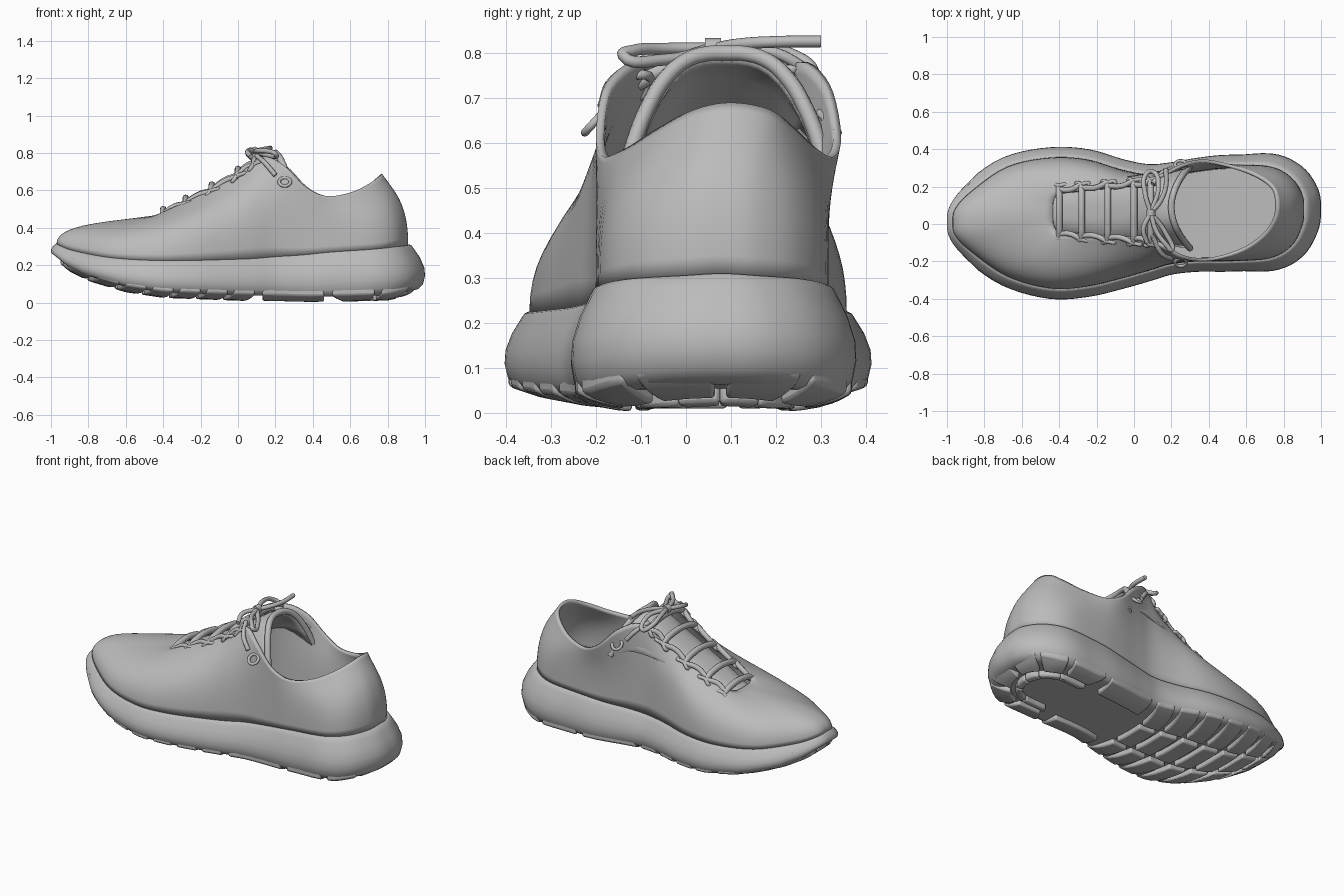
import bpy, bmesh, math
from mathutils import Vector

cube = bpy.data.objects.get("Cube")
if cube:
    bpy.data.objects.remove(cube, do_unlink=True)

grey = bpy.data.materials.new("plain grey")
grey.use_nodes = True
grey.diffuse_color = (0.5, 0.5, 0.5, 1)
grey.node_tree.nodes["Principled BSDF"].inputs["Base Color"].default_value = (0.5, 0.5, 0.5, 1)


def finish(name, bm, angle=40, recalc=True):
    if recalc:
        bmesh.ops.recalc_face_normals(bm, faces=bm.faces)
    mesh = bpy.data.meshes.new(name)
    bm.to_mesh(mesh)
    bm.free()
    mesh.materials.append(grey)
    obj = bpy.data.objects.new(name, mesh)
    bpy.context.collection.objects.link(obj)
    bpy.ops.object.select_all(action='DESELECT')
    obj.select_set(True)
    bpy.context.view_layer.objects.active = obj
    bpy.ops.object.shade_smooth_by_angle(angle=math.radians(angle))
    return obj


def interp(table, x):
    for (a, va), (b, vb) in zip(table, table[1:]):
        if x <= b:
            f = max(0, (x - a) / (b - a))
            return va + (vb - va) * f
    return table[-1][1]


def spline_ring(points, steps):
    out, n = [], len(points)
    for i in range(n):
        a, b, c, d = (points[(i + k) % n] for k in (-1, 0, 1, 2))
        for s in range(steps):
            t = s / steps
            out.append(b + (c - a) * t / 2 + (2 * a - 5 * b + 4 * c - d) * t * t / 2
                       + (3 * b - a - 3 * c + d) * t ** 3 / 2)
    return out


# Rows from heel to toe: base x, z, outer y, inner y, then opening x, z, outer y, inner y
ROWS = [
    (.91, .31, .08, .08, .77, .69, .1, .1),
    (.9, .305, -.01, .16, .755, .675, .02, .185),
    (.84, .298, -.12, .25, .7, .635, -.06, .24),
    (.72, .285, -.185, .31, .6, .588, -.135, .29),
    (.5, .27, -.2, .315, .47, .57, -.185, .33),
    (.35, .255, -.2, .3, .36, .62, -.2, .345),
    (.2, .245, -.215, .275, .25, .73, -.18, .32),
    (.08, .235, -.25, .265, .13, .78, -.11, .26),
    (-.06, .23, -.29, .29, 0, .69, -.08, .22),
    (-.25, .225, -.335, .345, -.15, .605, -.07, .2),
    (-.45, .225, -.345, .355, -.3, .535, -.06, .18),
    (-.68, .24, -.28, .305, -.4, .485, -.05, .16),
    (-.87, .275, -.15, .175, -.43, .47, -.01, .13),
    (-.955, .305, -.065, .085, -.435, .468, .035, .085),
    (-.97, .315, .01, .01, -.435, .468, .06, .06)]
STEPS = 5


def ring_from(k):
    outer = [Vector((r[k], r[k + 2], r[k + 1])) for r in ROWS]
    inner = [Vector((r[k], r[k + 3], r[k + 1])) for r in ROWS]
    return spline_ring(outer + inner[-2:0:-1], STEPS)


base, opening = ring_from(0), ring_from(4)
N = len(base)

# Underside height along the length
GROUND = [(-1, .25), (-.9, .165), (-.8, .115), (-.6, .055), (-.4, .025), (0, .01),
          (.4, 0), (.8, .01), (.92, .035), (1, .09)]


def out_normal(i):
    t = base[(i + 1) % N] - base[i - 1]
    return Vector((-t.y, t.x, 0)).normalized()


def flare(p):
    return interp([(-.97, .03), (-.8, .055), (.6, .055), (.91, .09)], p.x)


def sole_ring(frac, off):
    pts = []
    for i, p in enumerate(base):
        q = p + out_normal(i) * flare(p) * off
        low = interp(GROUND, p.x) + .03
        q.z = low + (p.z - low) * frac
        pts.append(q)
    return pts


def loft(bm, rings):
    grid = [[bm.verts.new(p) for p in ring] for ring in rings]
    for a, b in zip(grid, grid[1:]):
        for i in range(N):
            j = (i + 1) % N
            bm.faces.new((a[j], a[i], b[i], b[j]))
    return grid


def cap(bm, ring):
    # Bridge the two sides straight across
    for i in range(N // 2):
        loop = [ring[i], ring[i + 1], ring[(N - i - 1) % N], ring[(N - i) % N]]
        bm.faces.new(list(dict.fromkeys(loop)))


# Midsole with bulging wall
bm = bmesh.new()
WALL = [(0, -.3), (0, .25), (.04, .6), (.14, .87), (.32, 1), (.5, .96), (.72, .7),
        (.9, .36), (.98, .2), (1, .08), (1, -.2)]
grid = loft(bm, [sole_ring(f, o) for f, o in WALL])
cap(bm, grid[0])
cap(bm, grid[-1])
finish("midsole", bm)

# Footbed inside the shoe
bm = bmesh.new()
bed = [sole_ring(1, -.3), sole_ring(1, -.35), sole_ring(1, -.6)]
for p in bed[1] + bed[2]:
    p.z += .02
grid = loft(bm, bed)
cap(bm, grid[0])
cap(bm, grid[-1])
finish("footbed", bm)

# Upper shell swept from the sole line to the opening
bm = bmesh.new()
rings = []
for s in range(17):
    t = s / 16
    ring = []
    for b, e in zip(base, opening):
        rise = e.z - b.z
        c1 = b + Vector((0, 0, rise * interp([(-.97, .72), (-.6, .6)], b.x)))
        c2 = e.lerp(b, .45)
        c2.z = e.z - rise * .25
        ring.append(b * (1 - t) ** 3 + c1 * 3 * t * (1 - t) ** 2 + c2 * 3 * t * t * (1 - t) + e * t ** 3)
    rings.append(ring)
loft(bm, rings)
upper = finish("upper", bm, 60, recalc=False)
shell = upper.modifiers.new("thickness", 'SOLIDIFY')
shell.thickness, shell.offset = .018, -1

# Tongue: arched strip under the laces
CREST = [(-.5, .425), (-.4, .47), (-.3, .52), (-.15, .595), (0, .685), (.12, .775), (.2, .8)]


def tongue_point(x, t):
    g = (x + .5) / .7
    width = .09 + .13 * g
    drop = (.04 + .2 * g ** 4) * abs(t) ** 3
    return Vector((x + .1 * g ** 4 * t * t, .06 + .03 * g + width * t, interp(CREST, x) - drop))


bm = bmesh.new()
strip = [[bm.verts.new(tongue_point(-.5 + .7 * i / 20, j / 8 - 1)) for j in range(17)] for i in range(21)]
for a, b in zip(strip, strip[1:]):
    for j in range(16):
        bm.faces.new((a[j], b[j], b[j + 1], a[j + 1]))
tongue = finish("tongue", bm, 60)
tongue.modifiers.new("thickness", 'SOLIDIFY').thickness = .02

# Tread lugs: thick patches that follow the underside
lugs = bmesh.new()
edge = sole_ring(0, .85)
half = N // 2
outer_edge = sorted((p.x, p.y) for p in edge[:half + 1])
inner_edge = sorted((p.x, p.y) for p in edge[half:] + edge[:1])


def lug(place):
    n = 5
    layers = []
    for lift in (0, .05):
        layer = []
        for i in range(n):
            for j in range(n):
                x, y, t = place(i / (n - 1), j / (n - 1))
                layer.append(lugs.verts.new((x, y, interp(GROUND, x) + .035 * abs(t) ** 5 + lift)))
        layers.append(layer)
    low, high = layers
    for i in range(n - 1):
        for j in range(n - 1):
            k = [i * n + j, i * n + j + 1, (i + 1) * n + j + 1, (i + 1) * n + j]
            for layer in layers:
                lugs.faces.new([layer[m] for m in k])
    rim = ([j for j in range(n)] + [i * n + n - 1 for i in range(1, n)]
           + [n * n - 1 - j for j in range(1, n)] + [i * n for i in range(n - 2, 0, -1)])
    for a, b in zip(rim, rim[1:] + rim[:1]):
        lugs.faces.new((low[a], low[b], high[b], high[a]))


def cross_lug(x0, x1, t0, t1, bend=.06):
    def place(u, v):
        t = t0 + (t1 - t0) * v
        x = x0 + (x1 - x0) * u + bend * t * t
        lo, hi = interp(outer_edge, x), interp(inner_edge, x)
        return x, (lo + hi) / 2 + (hi - lo) / 2 * t, t
    lug(place)


def heel_lug(i0, i1, r0, r1):
    def place(u, v):
        pos = i0 + (i1 - i0) * u
        k = math.floor(pos)
        p = edge[k % N].lerp(edge[(k + 1) % N], pos - k)
        r = r0 + (r1 - r0) * v
        return .66 + (p.x - .66) * r, .07 + (p.y - .07) * r, r
    lug(place)


for row in range(7):
    x = -.95 + row * .145
    for t0, t1 in ((-1, -.42), (-.34, .28), (.36, 1)):
        cross_lug(x, x + .112, t0, t1)
for t0, t1 in ((-1, -.58), (.58, 1)):
    cross_lug(.13, .46, t0, t1, 0)
for i0, i1 in ((1, 8), (9, 14), (15, 20)):
    for side in (1, -1):
        heel_lug(i0 * side, i1 * side, .66, 1)
# Inner ring around the heel dish
for k in range(-3, 3):
    heel_lug(k * 7, k * 7 + 7, .46, .58)
treads = finish("outsole_lugs", lugs)
bev = treads.modifiers.new("soft edges", 'BEVEL')
bev.width, bev.segments = .012, 2


# Laces and trims as round cords
def cord(name, points, radius=.013, closed=False):
    data = bpy.data.curves.new(name, 'CURVE')
    data.dimensions = '3D'
    data.bevel_depth, data.bevel_resolution, data.resolution_u = radius, 2, 6
    data.use_fill_caps = True
    sp = data.splines.new('BEZIER')
    sp.bezier_points.add(len(points) - 1)
    for bp, p in zip(sp.bezier_points, points):
        bp.co = p
        bp.handle_left_type = bp.handle_right_type = 'AUTO'
    sp.use_cyclic_u = closed
    data.materials.append(grey)
    obj = bpy.data.objects.new(name, data)
    bpy.context.collection.objects.link(obj)


def on_top(x, y, lift=.025):
    c = .06 + .03 * (x + .5) / .7
    return Vector((x, y, interp(CREST, x) + lift - .8 * (y - c) ** 2))


cord("tongue_rim", [tongue_point(.2, j / 5 - 1) for j in range(11)], .018)
lace_x = (-.4, -.28, -.14, 0, .09)
for n, x in enumerate(lace_x):
    spread = .135 + .07 * (x + .4)
    lo, hi = .06 - spread, .07 + spread
    cord("lace_bar", [on_top(x, lo, .01), on_top(x, lo + .06), on_top(x, hi - .06), on_top(x, hi, .01)], .018)
    for y, inward in ((lo, .03), (hi, -.03)):
        cord("lace_loop", [on_top(x - .03, y, .005), on_top(x, y, .02), on_top(x + .04, y, .005),
                           on_top(x, y + inward, .01)], .011, True)
        if n:
            px = lace_x[n - 1]
            cord("lace_link", [on_top(px, y + inward, .015), on_top((px + x) / 2, y + inward, .025),
                               on_top(x, y, .015)], .015)

# Bow: knot, two loops, two ends
KNOT = Vector((.09, .06, .81))
cord("bow_knot", [KNOT + Vector((0, d, 0)) for d in (-.018, 0, .018)], .024)
cord("bow_loop", [KNOT, (.12, -.04, .81), (.18, -.12, .805), (.2, -.14, .795), (.17, -.05, .785), KNOT])
cord("bow_loop", [KNOT, (.06, .16, .815), (.06, .26, .785), (.1, .28, .76), (.13, .2, .8), KNOT])
cord("bow_end", [KNOT, (.14, .12, .82), (.17, .2, .825), (.17, .3, .826)])
cord("bow_end", [KNOT, (.05, -.03, .805), (.07, -.1, .78)])

# Side eyelets with lace running up to the bow
for side, y in ((-1, -.205), (1, .318)):
    cord("eyelet", [(.25 + .03 * math.cos(a * math.pi / 4), y - side * .02 * math.sin(a * math.pi / 4),
                     .645 + .022 * math.sin(a * math.pi / 4)) for a in range(8)], .009, True)
    cord("side_lace", [(.1, .075 + side * .14, .785), (.15, y - side * .045, .74), (.2, y - side * .02, .68)])
